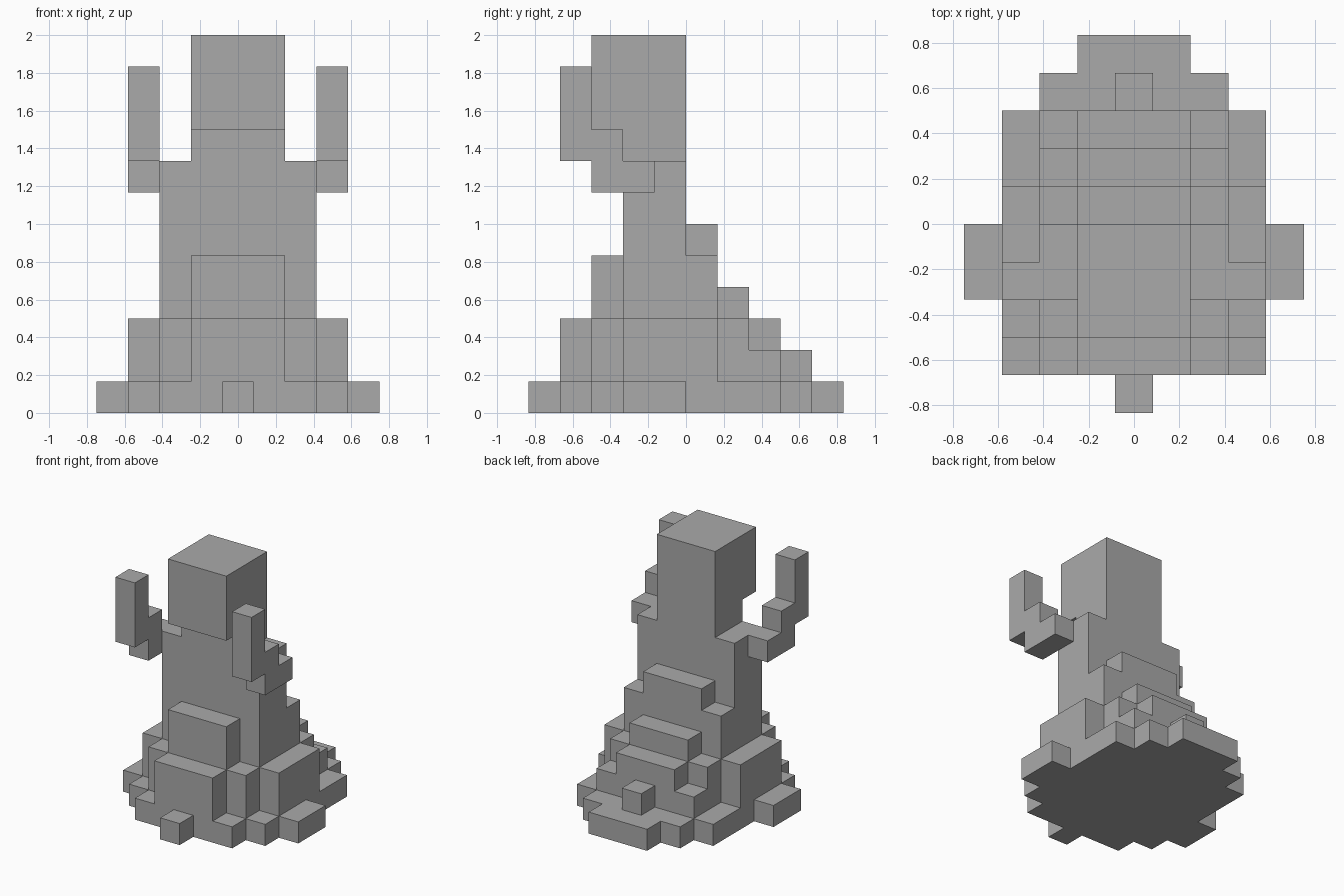
import bpy
import bmesh
from mathutils import Vector

cube = bpy.data.objects.get("Cube")
if cube:
    bpy.data.objects.remove(cube, do_unlink=True)

UNIT = 1 / 6  # edge length of one building block

stone = bpy.data.materials.new("plain grey")
stone.use_nodes = True
GREY = (0.4, 0.4, 0.4, 1)
stone.diffuse_color = GREY
bsdf = stone.node_tree.nodes["Principled BSDF"]
bsdf.inputs["Base Color"].default_value = GREY
bsdf.inputs["Roughness"].default_value = 0.9


def block(columns, y, z):
    """Set of unit cells filling the columns between two depths and heights."""
    return {(i, j, k) for i in columns for j in range(*y) for k in range(*z)}


def wide(n, y, z):
    """Centred block reaching n columns to each side of the middle one."""
    return block(range(-n, n + 1), y, z)


def arm(column):
    """Arm reaching forward from the shoulder, with a raised forearm."""
    return (block([column], (-2, -1), (7, 8)) |
            block([column], (-3, -2), (7, 9)) |
            block([column], (-4, -3), (8, 11)))


parts = {
    # Stepped round foot plate with a front nub
    "base": (wide(0, (-5, -4), (0, 1)) | wide(2, (-4, 4), (0, 1)) |
             wide(3, (-3, 3), (0, 1)) | wide(4, (-2, 0), (0, 1)) |
             wide(1, (4, 5), (0, 1))),
    # Flared lower body
    "skirt": (wide(1, (-4, 3), (1, 3)) | wide(2, (-3, 2), (1, 3)) |
              wide(3, (-2, 1), (1, 3))),
    # Low tail steps
    "tail": wide(2, (2, 3), (1, 2)) | wide(0, (3, 4), (1, 2)),
    "belly": wide(1, (-3, -2), (3, 5)),
    "torso": wide(2, (-2, 0), (3, 8)),
    # Terraces down the back
    "back_steps": (wide(2, (0, 1), (3, 5)) | wide(1, (0, 1), (5, 6)) |
                   wide(1, (1, 2), (3, 4))),
    "neck": wide(1, (-2, 0), (8, 9)),
    "head": wide(1, (-3, 0), (9, 12)),
    "left_arm": arm(3),
    "right_arm": arm(-3),
}
solid = set().union(*parts.values())
used = set()


def build(name, cells):
    """Skin the exposed sides of the cells and merge the flat areas."""
    bm = bmesh.new()
    for cell in cells:
        centre = Vector(cell) + Vector((0, 0.5, 0.5))
        for axis in range(3):
            for sign in (-1, 1):
                n = Vector((0, 0, 0))
                n[axis] = sign
                beside = tuple(c + int(d) for c, d in zip(cell, n))
                if beside in solid:
                    continue
                u = Vector((0, 0, 0))
                u[(axis + 1) % 3] = 0.5
                v = n.cross(u)
                middle = centre + n / 2
                corners = (middle - u - v, middle + u - v,
                           middle + u + v, middle - u + v)
                bm.faces.new([bm.verts.new(p * UNIT) for p in corners])
    bmesh.ops.remove_doubles(bm, verts=bm.verts, dist=0.001)
    bmesh.ops.dissolve_limit(bm, angle_limit=0.01,
                             verts=bm.verts, edges=bm.edges)
    mesh = bpy.data.meshes.new(name)
    bm.to_mesh(mesh)
    bm.free()
    mesh.materials.append(stone)
    bpy.context.collection.objects.link(bpy.data.objects.new(name, mesh))


for name, cells in parts.items():
    build(name, cells - used)
    used |= cells
